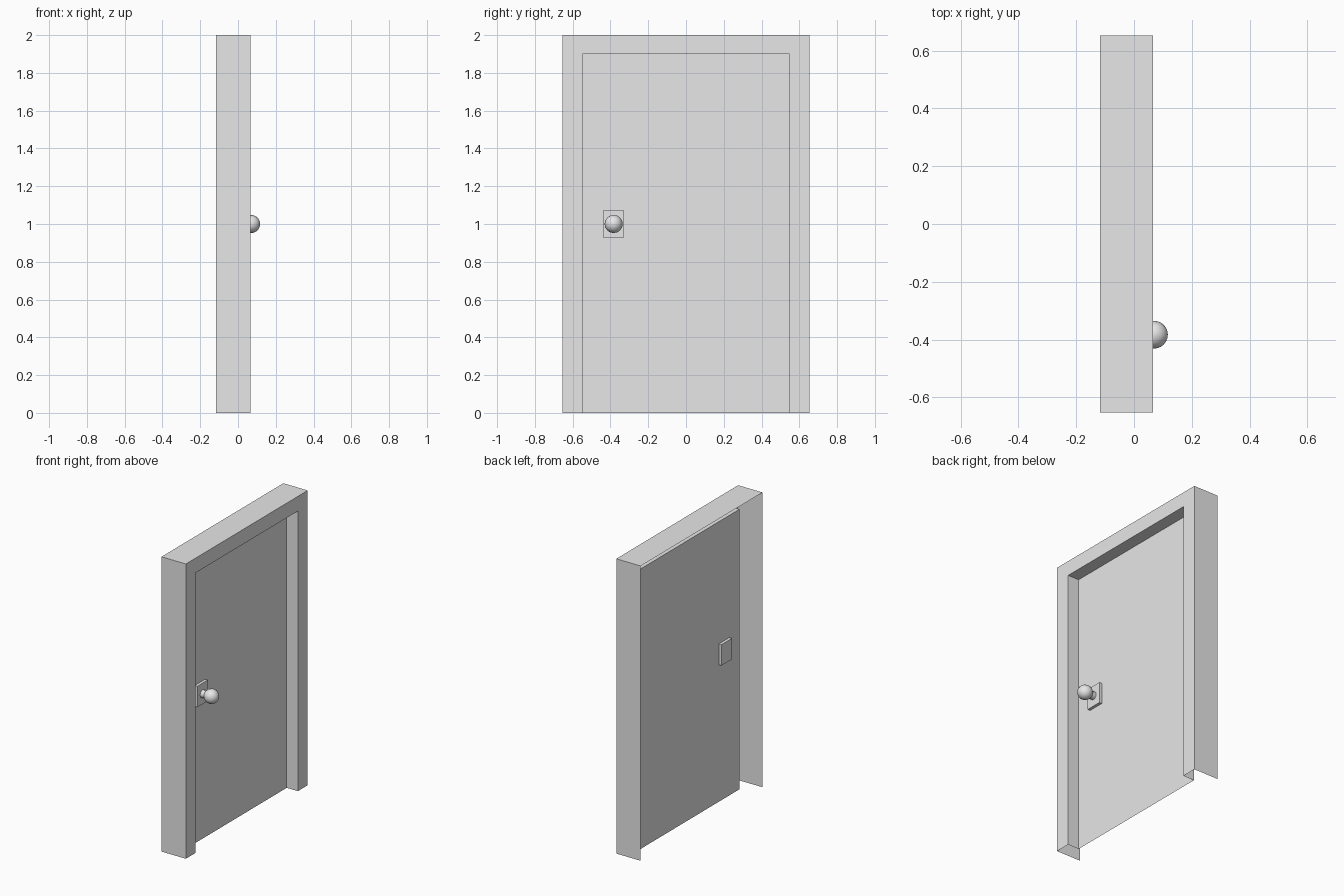
import bpy
import math

cube = bpy.data.objects.get("Cube")
if cube:
    bpy.data.objects.remove(cube)

# One plain grey for everything
grey = bpy.data.materials.new("plain_grey")
grey.use_nodes = True
grey.diffuse_color = (0.8, 0.8, 0.8, 1)
grey.node_tree.nodes["Principled BSDF"].inputs["Base Color"].default_value = (0.8, 0.8, 0.8, 1)

BACK, FRONT, DOOR = -0.117, 0.066, -0.018   # x planes
KNOB_Y, KNOB_Z = -0.383, 1.0


def mesh_object(name, verts, faces):
    mesh = bpy.data.meshes.new(name)
    mesh.from_pydata(verts, [], faces)
    mesh.materials.append(grey)
    obj = bpy.data.objects.new(name, mesh)
    bpy.context.collection.objects.link(obj)
    return obj


def finish(name, smooth=True):
    obj = bpy.context.object
    obj.name = name
    obj.data.materials.append(grey)
    if smooth:
        bpy.ops.object.shade_smooth_by_angle(angle=math.radians(40))
    return obj


def arch(x, half_width, height):
    """Doorway outline: up one side, across, down the other."""
    return [(x, -half_width, 0), (x, -half_width, height),
            (x, half_width, height), (x, half_width, 0)]


# Door frame: open-backed shell of outer wall, front face and inner reveal
rings = [arch(BACK, 0.653, 2.0), arch(FRONT, 0.653, 2.0),
         arch(FRONT, 0.548, 1.9), arch(DOOR, 0.548, 1.9)]
faces = []
for r in range(len(rings) - 1):
    for i in range(3):
        a, b = 4 * r + i, 4 * (r + 1) + i
        faces.append((a, b, b + 1, a + 1))
mesh_object("door_frame", sum(rings, []), faces)

# Door panel
mesh_object("door_panel", arch(DOOR, 0.548, 1.9), [(0, 3, 2, 1)])

# Lock plate running through the door
bpy.ops.mesh.primitive_cube_add(size=1, location=(DOOR, KNOB_Y, KNOB_Z))
bpy.context.object.scale = (0.04, 0.112, 0.142)
finish("lock_plate", smooth=False)

# Knob stem and knob
turn = (0, math.pi / 2, 0)
bpy.ops.mesh.primitive_cylinder_add(vertices=16, radius=0.026, depth=0.06,
                                    location=(0.03, KNOB_Y, KNOB_Z), rotation=turn)
finish("knob_stem")
bpy.ops.mesh.primitive_uv_sphere_add(segments=16, ring_count=12, radius=0.048,
                                     location=(0.069, KNOB_Y, KNOB_Z), rotation=turn)
finish("door_knob")
